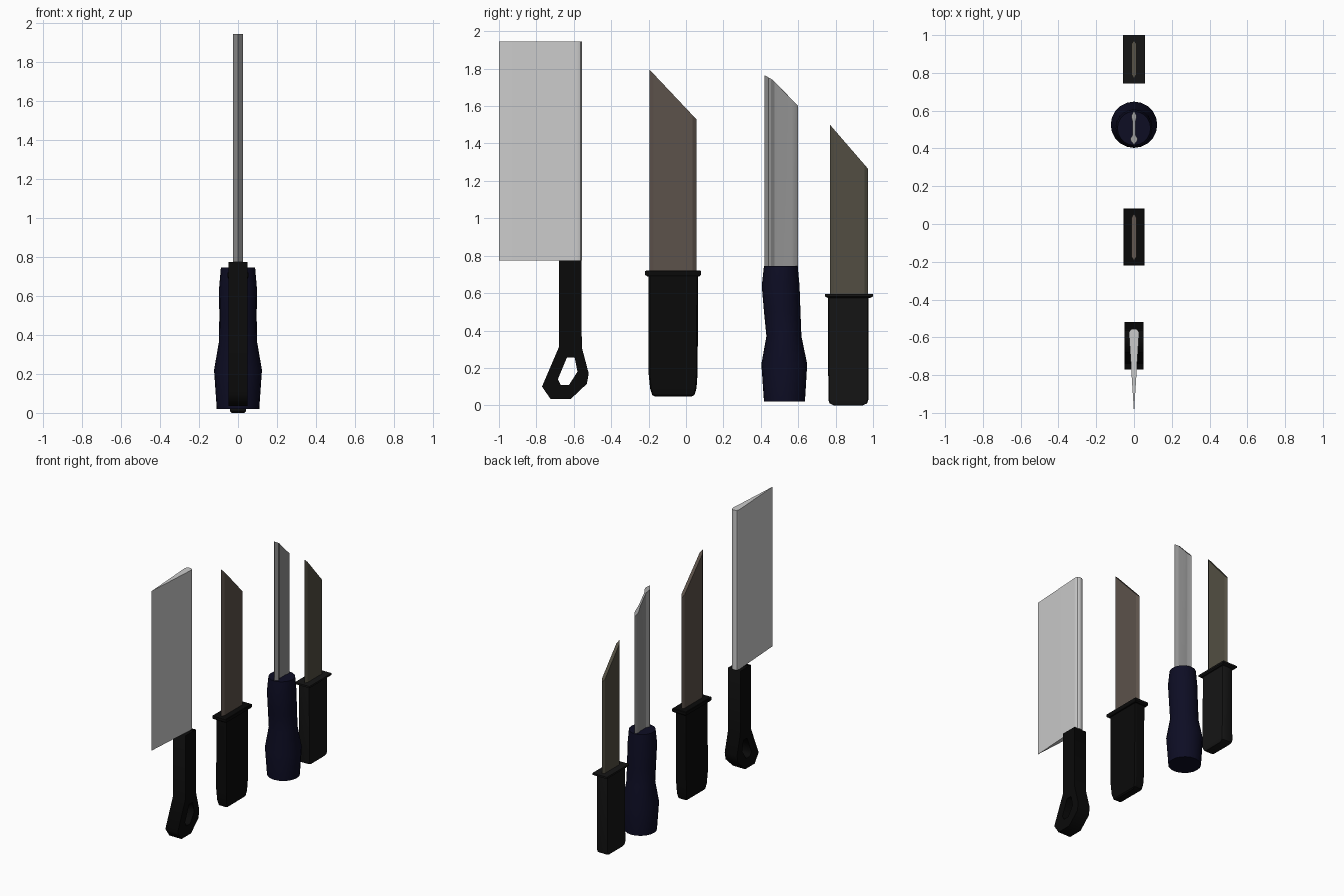
import bpy, bmesh, math

if "Cube" in bpy.data.objects:
    bpy.data.objects.remove(bpy.data.objects["Cube"])


def material(name, r, g, b):
    m = bpy.data.materials.new(name)
    m.diffuse_color = (r, g, b, 1)
    m.use_nodes = True
    m.node_tree.nodes["Principled BSDF"].inputs["Base Color"].default_value = m.diffuse_color
    return m


BLACK = material("black_grip", .003, .003, .003)
CHARCOAL = material("charcoal_grip", .0075, .0075, .0075)
BLUE = material("navy_grip", .004, .004, .0175)
STEEL = material("steel", .285, .285, .285)
BROWN = material("brown_steel", .107, .084, .069)
OLIVE = material("olive_steel", .084, .076, .054)


def skin(name, rings, mat=None):
    """Join equal-sized closed rings into a capped solid."""
    bm = bmesh.new()
    loops = [[bm.verts.new(p) for p in ring] for ring in rings]
    for a, b in zip(loops, loops[1:]):
        for i in range(len(a)):
            j = (i + 1) % len(a)
            bm.faces.new((a[i], a[j], b[j], b[i]))
    bm.faces.new(loops[0][::-1])
    bm.faces.new(loops[-1])
    bmesh.ops.recalc_face_normals(bm, faces=bm.faces)
    me = bpy.data.meshes.new(name)
    bm.to_mesh(me)
    bm.free()
    ob = bpy.data.objects.new(name, me)
    bpy.context.collection.objects.link(ob)
    if mat:
        me.materials.append(mat)
    select(ob)
    bpy.ops.object.shade_smooth_by_angle(angle=math.radians(30))
    return ob


def select(ob):
    bpy.ops.object.select_all(action='DESELECT')
    ob.select_set(True)
    bpy.context.view_layer.objects.active = ob


def loft(name, outline, levels, mat):
    """Stack a unit outline; each level is (z, y_min, y_max, half_x)."""
    rings = [[(u * hx, (y0 + y1) / 2 + v * (y1 - y0) / 2, z) for u, v in outline]
             for z, y0, y1, hx in levels]
    return skin(name, rings, mat)


def blade(name, half, base, tip, mat=None):
    """Mirror a half section (x, y) and raise it to the tip line (y, z)."""
    section = half + [(-x, y) for x, y in reversed(half) if x > 0]

    def top(y):
        for (ya, za), (yb, zb) in zip(tip, tip[1:]):
            if y <= yb:
                return za + (zb - za) * (y - ya) / (yb - ya)
        return tip[-1][1]

    return skin(name, [[(x, y, base) for x, y in section],
                       [(x, y, top(y)) for x, y in section]], mat)


BOX = [(-1, -1), (1, -1), (1, 1), (-1, 1)]
CHAMFER = [(-.75, -1), (.75, -1), (1, -.95), (1, .95),
           (.75, 1), (-.75, 1), (-1, .95), (-1, -.95)]
ROUND = [(math.cos(math.tau * i / 20), math.sin(math.tau * i / 20)) for i in range(20)]

# Cleaver: wedge blade with a rounded spine
blade("cleaver_blade",
      [(0, -1), (.026, -.59), (.026, -.575), (.021, -.563), (.012, -.557), (0, -.555)],
      .775, [(-1, 1.945), (-.55, 1.945)])

# Cleaver: handle with a hanging hole, cut from a flat outline
curve = bpy.data.curves.new("cleaver_handle", 'CURVE')
curve.dimensions = '2D'
curve.fill_mode = 'BOTH'
outer = [(-.68, .775), (-.68, .31), (-.77, .10), (-.725, .035), (-.615, .035),
         (-.53, .115), (-.52, .17), (-.557, .31), (-.56, .775)]
hole = [(-.637, .255), (-.595, .255), (-.58, .18), (-.625, .11), (-.67, .11), (-.685, .14)]
for pts in (outer, hole):
    s = curve.splines.new('POLY')
    s.points.add(len(pts) - 1)
    for p, (y, z) in zip(s.points, pts):
        p.co = (y, z, 0, 1)
    s.use_cyclic_u = True
curve.extrude = .05
curve.materials.append(BLACK)
handle = bpy.data.objects.new("cleaver_handle", curve)
handle.rotation_euler = (math.pi / 2, 0, math.pi / 2)
bpy.context.collection.objects.link(handle)
select(handle)
bpy.ops.object.convert(target='MESH')

# Brown knife
blade("brown_blade", [(0, -.195), (.012, -.175), (.012, .035), (0, .055)],
      .70, [(-.195, 1.795), (.055, 1.53)], BROWN)
loft("brown_knife_handle", CHAMFER,
     [(.047, -.165, .03, .025), (.055, -.18, .045, .033), (.09, -.192, .056, .038),
      (.17, -.2, .062, .041), (.70, -.2, .065, .041)], BLACK)
loft("brown_knife_guard", BOX,
     [(.69, -.208, .073, .05), (.698, -.219, .081, .055), (.717, -.219, .081, .055),
      (.72, -.214, .077, .052)], BLACK)

# Fluted knife with a clipped tip and a round, swelling grip
blade("fluted_blade",
      [(0, .42), (.018, .442), (.018, .455), (.007, .472), (.007, .541),
       (.013, .562), (.013, .575), (0, .599)],
      .72, [(.42, 1.765), (.465, 1.74), (.52, 1.68), (.60, 1.60)], STEEL)
loft("fluted_knife_grip", ROUND,
     [(.02, .417, .636, .109), (.22, .403, .648, .123), (.37, .430, .617, .097),
      (.50, .417, .612, .096), (.64, .405, .607, .097), (.745, .417, .597, .088)], BLUE)

# Olive knife
blade("olive_blade", [(0, .77), (.012, .79), (.012, .955), (0, .973)],
      .57, [(.77, 1.50), (.973, 1.265)], OLIVE)
loft("olive_knife_handle", CHAMFER,
     [(0, .79, .945, .034), (.01, .768, .968, .041), (.03, .761, .975, .044),
      (.585, .759, .976, .041)], CHARCOAL)
loft("olive_knife_guard", BOX,
     [(.575, .757, .985, .05), (.582, .743, 1, .059), (.595, .743, 1, .059)], CHARCOAL)
